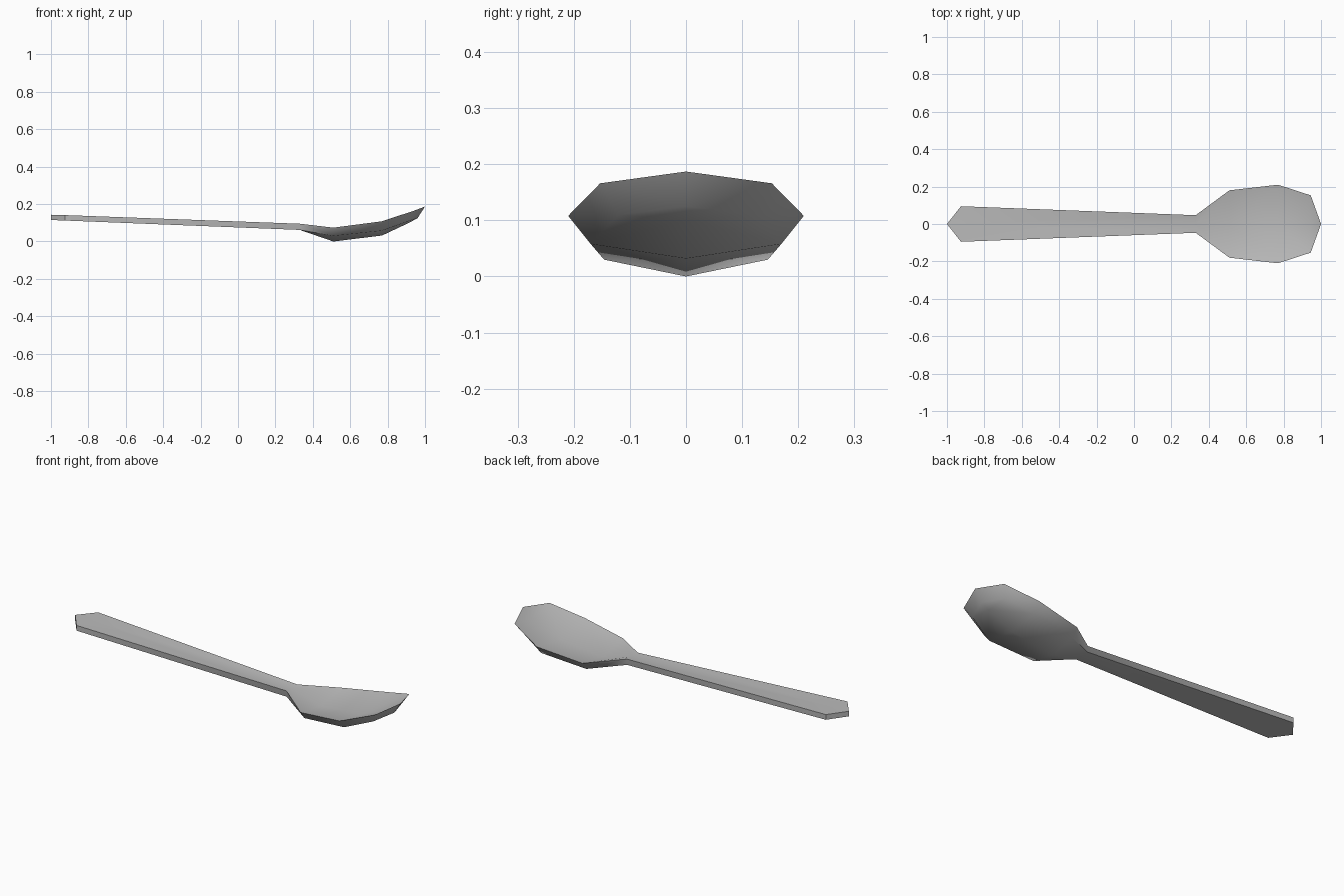
import bpy, bmesh, math

cube = bpy.data.objects.get("Cube")
if cube:
    bpy.data.objects.remove(cube, do_unlink=True)

metal = bpy.data.materials.new("grey_metal")
metal.use_nodes = True
colour = (0.5, 0.5, 0.5, 1)
metal.diffuse_color = colour
metal.node_tree.nodes["Principled BSDF"].inputs["Base Color"].default_value = colour

# Cross-sections along the spoon, each (x, half width, edge z, centre z)
top_sections = [
    (-1.0, 0, 0.143, 0.143),
    (-0.925, 0.095, 0.141, 0.141),
    (0.33, 0.047, 0.095, 0.092),
    (0.51, 0.18, 0.074, 0.04),
    (0.77, 0.21, 0.108, 0.065),
    (0.945, 0.153, 0.166, 0.14),
    (1.0, 0, 0.187, 0.187),
]
bottom_sections = [
    (-1.0, 0, 0.115, 0.115),
    (-0.925, 0.095, 0.112, 0.112),
    (0.33, 0.045, 0.062, 0.062),
    (0.51, 0.146, 0.03, 0.0),
    (0.77, 0.17, 0.058, 0.032),
    (0.915, 0.12, 0.11, 0.1),
    (0.96, 0, 0.125, 0.125),
]


def add_row(bm, x, width, edge_z, centre_z):
    """Return the centre and edge vertex; they are shared at the pointed ends."""
    centre = bm.verts.new((x, 0, centre_z))
    edge = bm.verts.new((x, width, edge_z)) if width else centre
    return centre, edge


# Half of the spoon: upper skin, rim wall and lower skin
bm = bmesh.new()
upper = [add_row(bm, *s) for s in top_sections]
lower = [add_row(bm, *s) for s in bottom_sections]
for i in range(len(upper) - 1):
    (c0, e0), (c1, e1) = upper[i:i + 2]
    (d0, f0), (d1, f1) = lower[i:i + 2]
    for loop in ((c0, c1, e1, e0), (e0, e1, f1, f0), (f0, f1, d1, d0)):
        bm.faces.new(list(dict.fromkeys(loop)))
bmesh.ops.recalc_face_normals(bm, faces=bm.faces)
if sum(f.normal.z * f.calc_area() for f in bm.faces if f.calc_center_median().z > 0.12) < 0:
    bmesh.ops.reverse_faces(bm, faces=bm.faces)

mesh = bpy.data.meshes.new("spoon")
bm.to_mesh(mesh)
bm.free()
mesh.materials.append(metal)
spoon = bpy.data.objects.new("spoon", mesh)
bpy.context.collection.objects.link(spoon)

# Mirror the other half across the centre line
mirror = spoon.modifiers.new("Mirror", "MIRROR")
mirror.use_axis = (False, True, False)
mirror.use_clip = True
mirror.merge_threshold = 0.0005

bpy.context.view_layer.objects.active = spoon
spoon.select_set(True)
bpy.ops.object.modifier_apply(modifier=mirror.name)
bpy.ops.object.shade_smooth_by_angle(angle=math.radians(45))
